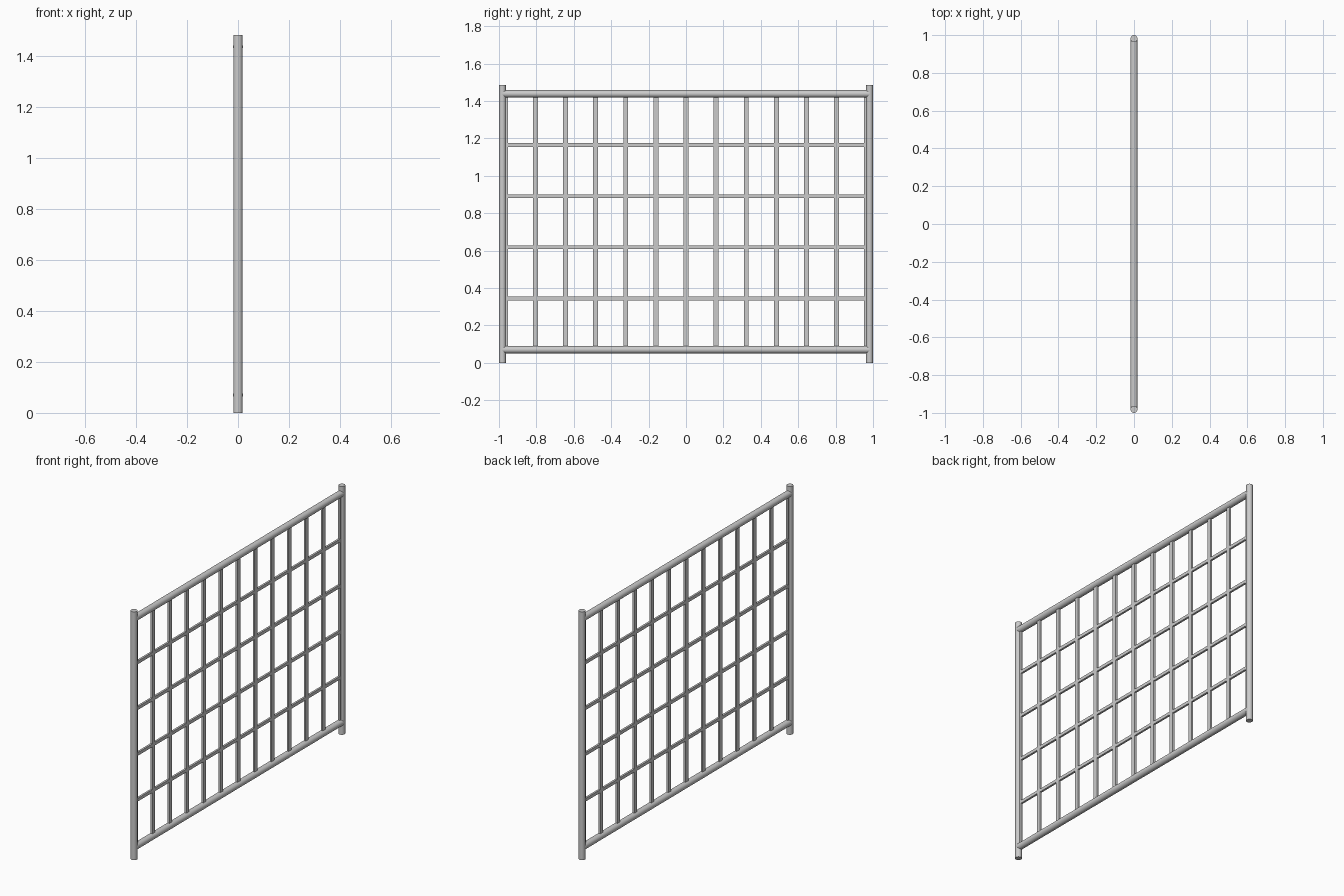
import bpy
from mathutils import Vector

cube = bpy.data.objects.get("Cube")
if cube:
    bpy.data.objects.remove(cube, do_unlink=True)

HEIGHT = 1.485
TUBE = 0.0185          # posts
RAIL = 0.0195
POST_Y = 1 - TUBE
RAIL_LOW, RAIL_HIGH = 0.07, 1.438
BAR_GAP, ROWS = 0.161, 5
BAR_DEPTH = 0.012

steel = bpy.data.materials.new("grey_steel")
steel.use_nodes = True
colour = (0.6, 0.6, 0.6, 1)
steel.diffuse_color = colour
steel.node_tree.nodes["Principled BSDF"].inputs["Base Color"].default_value = colour


def tube(name, start, end, radius):
    """Round tube between two points."""
    start, end = Vector(start), Vector(end)
    axis = end - start
    bpy.ops.mesh.primitive_cylinder_add(
        vertices=32, radius=radius, depth=axis.length,
        location=(start + end) / 2,
        rotation=axis.to_track_quat("Z", "Y").to_euler())
    obj = bpy.context.object
    obj.name = name
    obj.data.materials.append(steel)
    bpy.ops.object.shade_smooth_by_angle()


def flat_bar(name, y, z, width, height):
    """Flat bar lying in the plane of the panel."""
    bpy.ops.mesh.primitive_cube_add(size=1, location=(0, y, z))
    obj = bpy.context.object
    obj.name = name
    obj.scale = (BAR_DEPTH, width, height)
    bpy.ops.object.transform_apply(location=False, rotation=False, scale=True)
    obj.data.materials.append(steel)


# End posts
for side, y in (("front", -POST_Y), ("back", POST_Y)):
    tube(side + "_post", (0, y, 0), (0, y, HEIGHT), TUBE)

# Top and bottom rails
for side, z in (("bottom", RAIL_LOW), ("top", RAIL_HIGH)):
    tube(side + "_rail", (0, -POST_Y, z), (0, POST_Y, z), RAIL)

# Upright bars, the outermost set against the posts
span = RAIL_HIGH - RAIL_LOW
for i in range(-6, 7):
    flat_bar(f"upright_bar_{i + 7}", i * BAR_GAP, RAIL_LOW + span / 2, 0.026, span)

# Thin cross bars
for i in range(1, ROWS):
    flat_bar(f"cross_bar_{i}", 0, RAIL_LOW + span * i / ROWS, 2 * POST_Y, 0.019)
